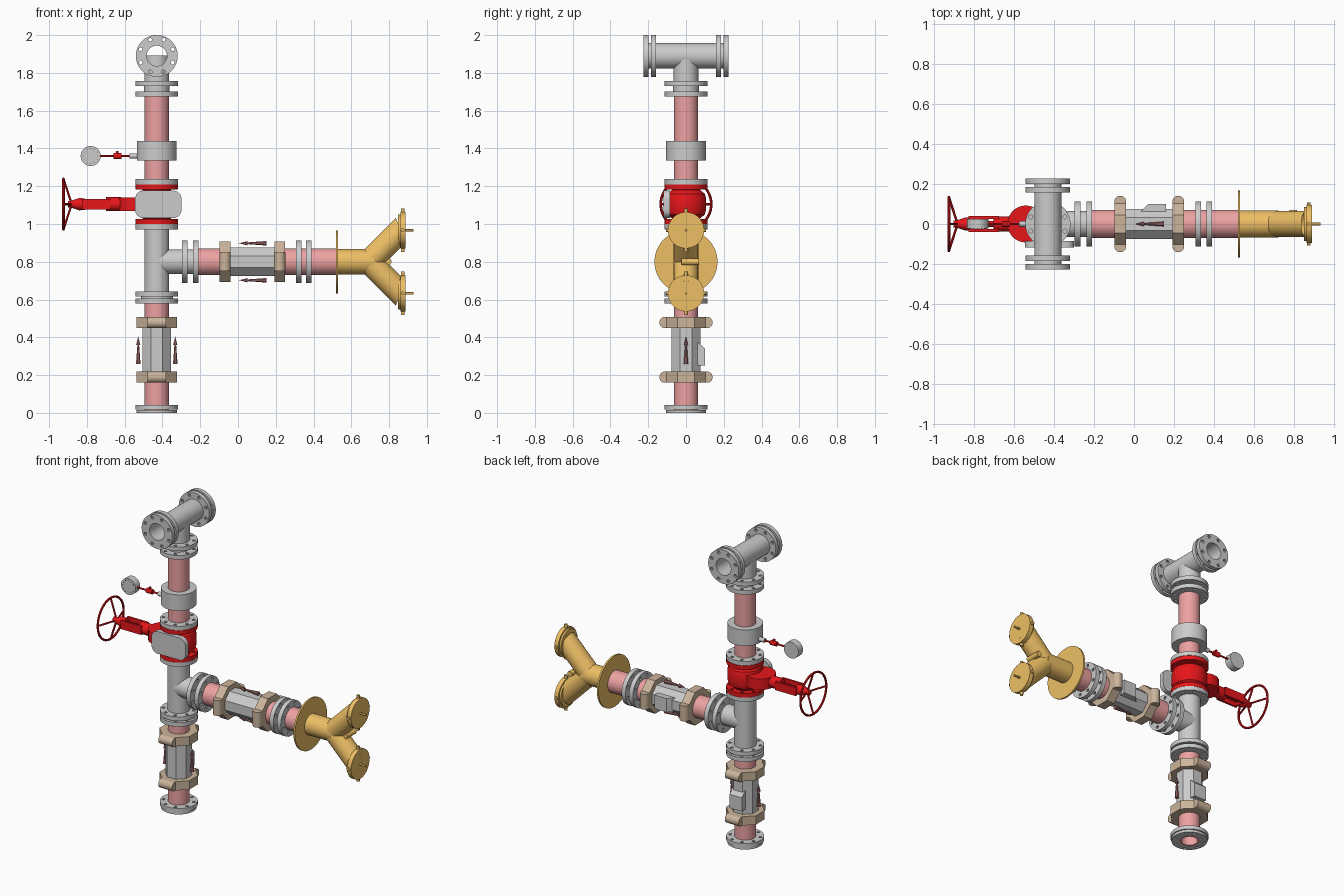
import bpy, bmesh
from math import pi, sin, cos, tan, radians
from mathutils import Vector, Matrix

if "Cube" in bpy.data.objects:
    bpy.data.objects.remove(bpy.data.objects["Cube"])

X, Y, Z = Vector((1, 0, 0)), Vector((0, 1, 0)), Vector((0, 0, 1))
PX, BZ, VZ = -0.43, 0.80, 1.105      # riser x, branch height, valve height


def material(name, *rgb):
    m = bpy.data.materials.new(name)
    m.diffuse_color = (*rgb, 1)
    m.use_nodes = True
    m.node_tree.nodes["Principled BSDF"].inputs["Base Color"].default_value = m.diffuse_color
    return m


PINK = material("pink_pipe", 0.85, 0.36, 0.36)
RED = material("red_paint", 0.8, 0.008, 0.01)
BRASS = material("brass", 0.85, 0.52, 0.13)
TAN = material("tan_coupling", 0.6, 0.46, 0.33)
ARROW = material("arrow_brown", 0.4, 0.16, 0.16)


def frame(o, d):
    return Matrix.Translation(o) @ Z.rotation_difference(d).to_matrix().to_4x4()


def finish(name, bm, mat=None, m=Matrix()):
    bmesh.ops.remove_doubles(bm, verts=bm.verts, dist=1e-5)
    bmesh.ops.recalc_face_normals(bm, faces=bm.faces)
    me = bpy.data.meshes.new(name)
    bm.to_mesh(me)
    bm.free()
    if mat:
        me.materials.append(mat)
    ob = bpy.data.objects.new(name, me)
    ob.matrix_world = m
    bpy.context.collection.objects.link(ob)
    return ob


def lathe(name, prof, o, d, mat=None, n=32, closed=False):
    """Revolve (radius, height) points about direction d through o."""
    bm = bmesh.new()
    rings = [[bm.verts.new((r * cos(a), r * sin(a), t)) for a in
              [2 * pi * (i + 0.5) / n for i in range(n)]] for r, t in prof]
    for k in range(len(prof) - (0 if closed else 1)):
        A, B = rings[k], rings[(k + 1) % len(prof)]
        for i in range(n):
            j = (i + 1) % n
            bm.faces.new((A[i], A[j], B[j], B[i]))
    return finish(name, bm, mat, frame(Vector(o), d))


def rod(name, r, a, b, mat=None, n=32, r2=None):
    a, b = Vector(a), Vector(b)
    h = (b - a).length
    return lathe(name, [(0, 0), (r, 0), (r if r2 is None else r2, h), (0, h)],
                 a, (b - a).normalized(), mat, n)


def tube(name, r, ri, a, b, mat=None):
    a, b = Vector(a), Vector(b)
    h = (b - a).length
    return lathe(name, [(r, 0), (r, h), (ri, h), (ri, 0)], a, (b - a).normalized(), mat, closed=True)


def box(name, c, size, mat=None, m=Matrix(), round_y=0):
    bm = bmesh.new()
    bmesh.ops.create_cube(bm, size=1, matrix=Matrix.Translation(c) @ Matrix.Diagonal((*size, 1)))
    if round_y:
        es = [e for e in bm.edges if abs(e.verts[0].co.y - e.verts[1].co.y) > size[1] / 2]
        bmesh.ops.bevel(bm, geom=es, offset=round_y, segments=6, profile=0.5, affect='EDGES')
    return finish(name, bm, mat, m)


def flange(name, o, d, t, r=0.113, bore=0.062, mat=None):
    """Drilled ring: filled 2D curve with eight bolt holes; o is one face."""
    cu = bpy.data.curves.new(name, 'CURVE')
    cu.dimensions, cu.fill_mode, cu.extrude = '2D', 'BOTH', t / 2
    holes = [(0.092 * cos(k * pi / 4 + pi / 8), 0.092 * sin(k * pi / 4 + pi / 8), 0.010, 10) for k in range(8)]
    for cx, cy, rad, n in [(0, 0, r, 40), (0, 0, bore, 32)] + holes:
        s = cu.splines.new('POLY')
        s.points.add(n - 1)
        for i, p in enumerate(s.points):
            p.co = (cx + rad * cos(2 * pi * i / n), cy + rad * sin(2 * pi * i / n), 0, 1)
        s.use_cyclic_u = True
    tmp = bpy.data.objects.new("tmp", cu)
    bm = bmesh.new()
    bm.from_mesh(tmp.to_mesh())
    bpy.data.objects.remove(tmp)
    return finish(name, bm, mat, frame(Vector(o) + d * t / 2, d))


def check_valve(prefix, o, d):
    """Octagonal check valve with two clamp couplings, flowing along d."""
    m = frame(Vector(o), d)
    P = lambda x, y, t: m @ Vector((x, y, t))
    rod(prefix + "_body", 0.082, P(0, 0, 0.05), P(0, 0, 0.30), None, 8)
    for t0, t1 in ((0, 0.058), (0.29, 0.347)):
        rod(prefix + "_coupling", 0.117, P(0, 0, t0), P(0, 0, t1), TAN, 8)
        tm = (t0 + t1) / 2
        for s in (1, -1):
            rod(prefix + "_coupling_ear", 0.030, P(-0.05, s * 0.111, tm), P(0.05, s * 0.111, tm), TAN, 16)
            rod(prefix + "_arrow_tail", 0.013, P(s * 0.098, 0, 0.10), P(s * 0.098, 0, 0.20), ARROW, 8, 0.005)
            rod(prefix + "_arrow_head", 0.012, P(s * 0.098, 0, 0.20), P(s * 0.098, 0, 0.245), ARROW, 8, 0)
    # sloped clapper housing on the back
    bm = bmesh.new()
    f = bm.faces.new([bm.verts.new((-0.045, y, t)) for y, t in ((0, 0.09), (0.1, 0.09), (0.1, 0.18), (0.01, 0.265))])
    g = bmesh.ops.extrude_face_region(bm, geom=[f])["geom"]
    bmesh.ops.translate(bm, verts=[v for v in g if isinstance(v, bmesh.types.BMVert)], vec=(0.09, 0, 0))
    bm.faces.ensure_lookup_table()
    finish(prefix + "_clapper_housing", bm, None, m)


V = lambda z: (PX, 0, z)
H = lambda x: (x, 0, BZ)

# riser pipes, bottom to top
tube("inlet_pipe", 0.064, 0.05, V(0), V(0.165), PINK)
flange("inlet_flange_lower", V(0), Z, 0.016, 0.107)
flange("inlet_flange_upper", V(0.018), Z, 0.024)
check_valve("riser_check", V(0.16), Z)
rod("riser_pipe_lower", 0.064, V(0.49), V(0.60), PINK)
rod("tee_run", 0.066, V(0.59), V(1.0))
rod("riser_pipe_upper", 0.064, V(1.2), V(1.69), PINK)
rod("gauge_collar", 0.106, V(1.335), V(1.44))
for z in (0.578, 0.616, 0.972, 1.21, 1.675, 1.73):
    flange("riser_flange", V(z), Z, 0.027)
rod("riser_gasket", 0.085, V(0.60), V(0.62))
rod("upper_gasket", 0.068, V(1.69), V(1.74))

# top outlet tee
rod("outlet_neck", 0.066, V(1.72), V(1.893))
tube("outlet_run", 0.068, 0.054, (PX, -0.226, 1.89), (PX, 0.226, 1.89))
for s in (1, -1):
    for y in (0.158, 0.199):
        flange("outlet_flange", (PX, s * y, 1.89), Y * s, 0.027, 0.111, 0.066)

# horizontal branch
rod("tee_branch", 0.066, H(PX), H(-0.22))
rod("branch_pipe_inner", 0.071, H(-0.225), H(-0.08), PINK)
check_valve("branch_check", H(0.25), -X)
rod("branch_pipe_middle", 0.071, H(0.23), H(0.385), PINK)
rod("branch_pipe_outer", 0.071, H(0.375), H(0.525), PINK)
for x in (-0.296, -0.238, 0.307, 0.361):
    flange("branch_flange", H(x), X, 0.028)

# twin brass inlet with wall plate
rod("wall_plate", 0.167, H(0.519), H(0.530), BRASS, 48)
rod("inlet_trunk", 0.067, H(0.525), H(0.72), BRASS)
rod("drain_plug", 0.018, (0.795, -0.025, BZ), (0.795, 0.07, BZ), BRASS, 16)
for s in (1, -1):
    cz = BZ + s * 0.167
    bm = bmesh.new()   # oblique cylinder mitred at both ends
    ring = [[bm.verts.new((0.862 - k - tan(pi / 8) * 0.065 * sin(a), 0.065 * cos(a),
                           cz + s * (0.065 * sin(a) - k))) for a in [i * pi / 16 for i in range(32)]]
            for k in (0, 0.165)]
    for i in range(32):
        j = (i + 1) % 32
        bm.faces.new((ring[0][i], ring[0][j], ring[1][j], ring[1][i]))
    finish("inlet_arm", bm, BRASS)
    lathe("inlet_cap", [(0, 0), (0.085, 0), (0.085, 0.012), (0.096, 0.012), (0.096, 0.04), (0, 0.04)],
          (0.848, 0, cz), X, BRASS)
    rod("cap_pin", 0.007, (0.88, 0, cz), (0.93, 0, cz), BRASS, 12)
    for d, l in ((Z, 0.115), (Y, 0.107)):
        c = Vector((0.872, 0, cz))
        rod("cap_lug", 0.010, c - d * l, c + d * l, BRASS, 12)

# red gate valve body, flanges and bonnet
lathe("gate_body", [(0, -0.1), (0.07, -0.1), (0.075, -0.075), (0.1, -0.055), (0.107, -0.03), (0.107, 0.03),
                    (0.1, 0.055), (0.075, 0.075), (0.07, 0.1), (0, 0.1)], V(VZ), Z, RED)
for z in (1.0, 1.182):
    flange("gate_flange", V(z), Z, 0.026, mat=RED)
rod("gate_bonnet", 0.092, (-0.54, 0, VZ - 0.036), (-0.54, 0, VZ + 0.036), RED)
box("gate_cover_plate", (-0.422, -0.102, 1.104), (0.246, 0.032, 0.146), round_y=0.045)

# yoke, stem and handwheel
rod("yoke_collar", 0.037, (-0.70, 0, VZ), (-0.62, 0, VZ), RED)
rod("valve_stem", 0.014, (-0.90, 0, VZ), (-0.60, 0, VZ), RED, 16)
for s in (1, -1):
    box("yoke_arm", (-0.75, s * 0.033, VZ), (0.15, 0.014, 0.055), RED)
lathe("yoke_head", [(0, 0), (0.03, 0), (0.033, 0.03), (0.03, 0.04), (0.018, 0.075), (0.018, 0.09), (0, 0.09)],
      (-0.81, 0, VZ), -X, RED)
lathe("handwheel_rim", [(0.134 + 0.007 * cos(i * pi / 4), 0.007 * sin(i * pi / 4)) for i in range(8)],
      (-0.924, 0, VZ), -X, RED, 40, True)
for d in (Y, -Y, Z, -Z):
    c = Vector((-0.924, 0, VZ))
    rod("handwheel_spoke", 0.006, c + X * 0.04 + d * 0.012, c + d * 0.134, RED, 8)

# pressure gauge on its small cock
G = lambda x, dz=0: (x, 0, 1.36 + dz)
rod("gauge_nipple", 0.014, G(-0.575), G(-0.52), None, 16)
rod("gauge_tube", 0.006, G(-0.74), G(-0.57), RED, 12)
rod("gauge_cock", 0.016, G(-0.66), G(-0.618), RED, 12)
rod("gauge_cock_handle", 0.008, G(-0.639), G(-0.639, 0.026), RED, 8)
rod("gauge_case", 0.053, (-0.78, -0.023, 1.36), (-0.78, 0.024, 1.36))
for k in range(12):
    a = 2 * pi * k / 12
    p = Vector((-0.78 + 0.04 * cos(a), -0.025, 1.36 + 0.04 * sin(a)))
    rod("gauge_tick", 0.003, p, p + Y * 0.004, ARROW, 6)

# smooth the round parts, keep hard edges
for ob in bpy.context.collection.objects:
    ob.select_set(True)
    bpy.context.view_layer.objects.active = ob
bpy.ops.object.shade_smooth_by_angle(angle=radians(30))
